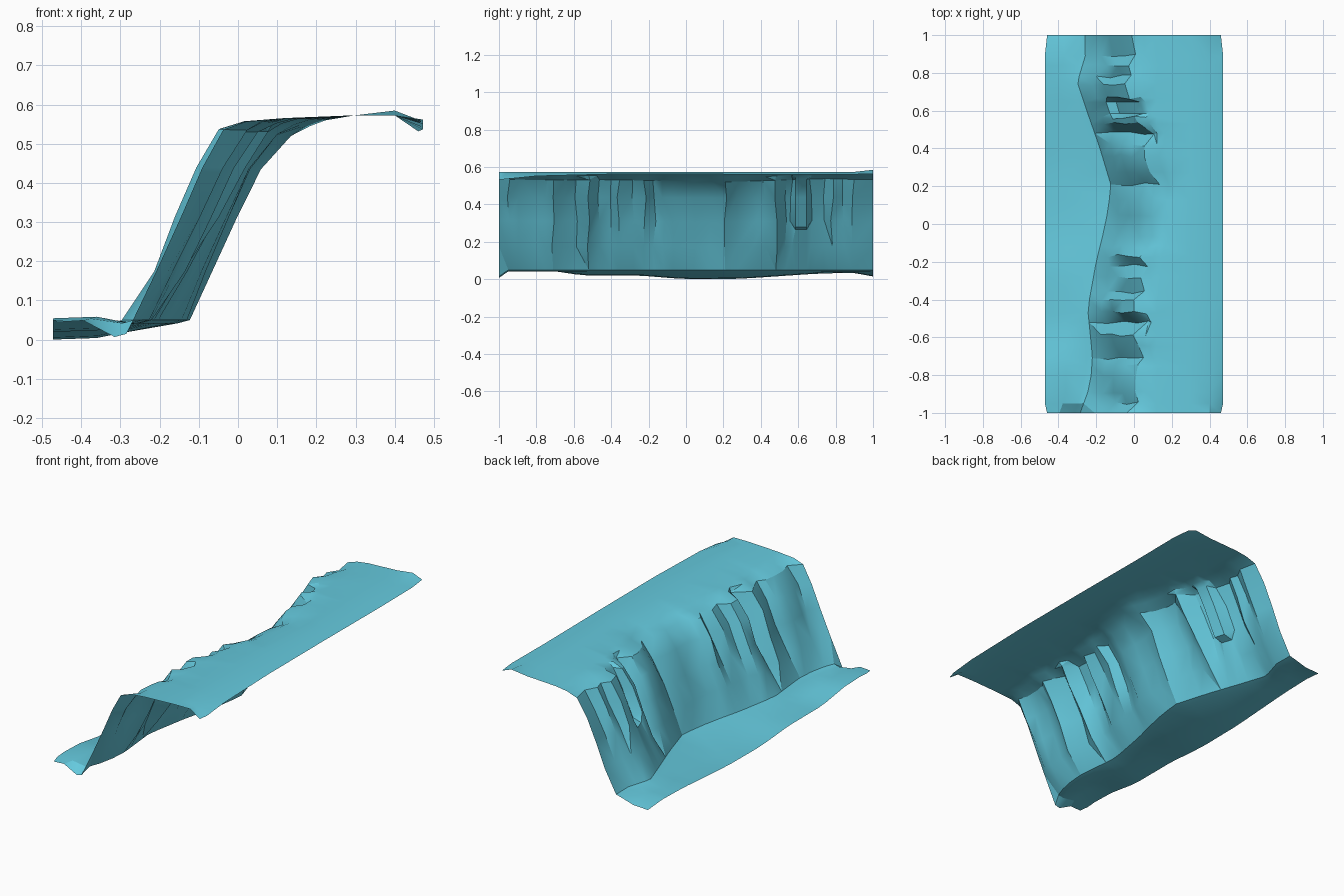
import bpy, bmesh, random

if "Cube" in bpy.data.objects:
    bpy.data.objects.remove(bpy.data.objects["Cube"])

random.seed(7)


def interp(keys, t):
    """Piecewise linear lookup in sorted (t, value) keys."""
    for (a, va), (b, vb) in zip(keys, keys[1:]):
        if t <= b:
            return va + (vb - va) * (t - a) / (b - a)
    return keys[-1][1]


# winding foot of the cliff: (y, x)
FOOT = [(-1, -.285), (-.85, -.23), (-.7, -.22), (-.45, -.245), (-.2, -.20), (0, -.15),
        (.2, -.12), (.4, -.18), (.6, -.25), (.75, -.30), (.9, -.255), (1, -.26)]
# height of the low ground along the outer edge: (y, z)
LOW = [(-1, .05), (-.9, .06), (-.75, .055), (-.55, .025), (-.25, .025),
       (0, .005), (.3, .008), (.7, .035), (.9, .04), (1, .02)]
# plateau rim height along the outer edge: (y, z)
RIM = [(-1, .545), (-.8, .565), (-.4, .575), (.1, .575), (.6, .572), (1, .575)]
# erosion gullies (+ cuts into the cliff, - is a buttress): (y, depth)
GULLY = [(-1, .0), (-.95, .04), (-.89, .0), (-.8, -.02), (-.75, -.01), (-.71, .025),
         (-.65, -.01), (-.59, -.03), (-.52, .07), (-.47, -.01), (-.4, -.015),
         (-.36, .03), (-.28, .0), (-.22, .025), (-.17, -.03), (-.12, -.01), (-.07, .015),
         (.04, -.01), (.13, -.025), (.21, .0), (.27, -.03), (.36, -.03),
         (.42, -.01), (.48, .07), (.53, -.01), (.565, -.01), (.585, .05), (.645, .05),
         (.665, -.01), (.74, .0), (.78, .03), (.84, -.005), (.89, .02), (1, -.005)]
# cliff section where the foot lies far out, and where it lies far back:
# (offset from foot, height, gully strength)
OUTER = [(.08, .18, .4), (.14, .32, .85), (.195, .445, 1), (.252, .543, .9), (.31, .563, .35)]
INNER = [(.06, .18, .4), (.12, .31, .85), (.18, .44, 1), (.255, .525, .9), (.305, .55, .35)]


def section(y, depth):
    """One cross-section of the terrain, low ground to plateau rim."""
    foot, low = interp(FOOT, y), interp(LOW, y)
    end = .012 if abs(y) == 1 else 0
    foot_z = .02 if y == -1 else .055
    mid = min(-.31, foot - .06)
    pocket = abs(y - .615) < .04
    pts = [(-.472 + end, y, low), (mid - .05, y, low + .004),
           (foot - .03, y, foot_z - .008), (foot, y, foot_z)]
    t = min(1, max(0, (foot + .30) / .18))
    for i, (o, n) in enumerate(zip(OUTER, INNER)):
        dx, z, k = (p + (q - p) * t for p, q in zip(o, n))
        # the pocket is a chute with a ledge halfway up the cliff
        if pocket and i < 2:
            dx, z, k = ((.115, .27, 0), (.12, .285, 1))[i]
        jx, jy = random.uniform(-.005, .005), random.uniform(-.009, .009)
        if end or pocket:
            jy = 0
        pts.append((foot + dx + depth * k + jx, y + jy, z))
    rim = interp(RIM, y)
    back = max(pts[-1][0] + .04, .12)
    pts += [(back, y, .571 - .006 * t), (.30, y, .578), (.40, y, .578 if y < .95 else .59),
            (.472 - end, y, rim - .008)]
    return pts


# cliff terrain: open sheet lofted through the sections
bm = bmesh.new()
rows = [[bm.verts.new(p) for p in section(y, d)] for y, d in GULLY]
for a, b in zip(rows, rows[1:]):
    for i in range(len(a) - 1):
        bm.faces.new((a[i], a[i + 1], b[i + 1], b[i]))
bmesh.ops.triangulate(bm, faces=bm.faces[:], quad_method='SHORT_EDGE')
bmesh.ops.recalc_face_normals(bm, faces=bm.faces[:])
if sum(f.normal.z for f in bm.faces) < 0:
    bmesh.ops.reverse_faces(bm, faces=bm.faces[:])

# stand on the ground plane
low_z = min(v.co.z for v in bm.verts)
for v in bm.verts:
    v.co.z -= low_z

mesh = bpy.data.meshes.new("cliff_terrain")
bm.to_mesh(mesh)
bm.free()
cliff = bpy.data.objects.new("cliff_terrain", mesh)
bpy.context.collection.objects.link(cliff)

# single pale blue colour
blue = bpy.data.materials.new("pale_blue")
blue.diffuse_color = (.13, .59, .73, 1)
blue.use_nodes = True
blue.node_tree.nodes["Principled BSDF"].inputs["Base Color"].default_value = blue.diffuse_color
mesh.materials.append(blue)

bpy.context.view_layer.objects.active = cliff
cliff.select_set(True)
bpy.ops.object.shade_smooth_by_angle(angle=.5)
